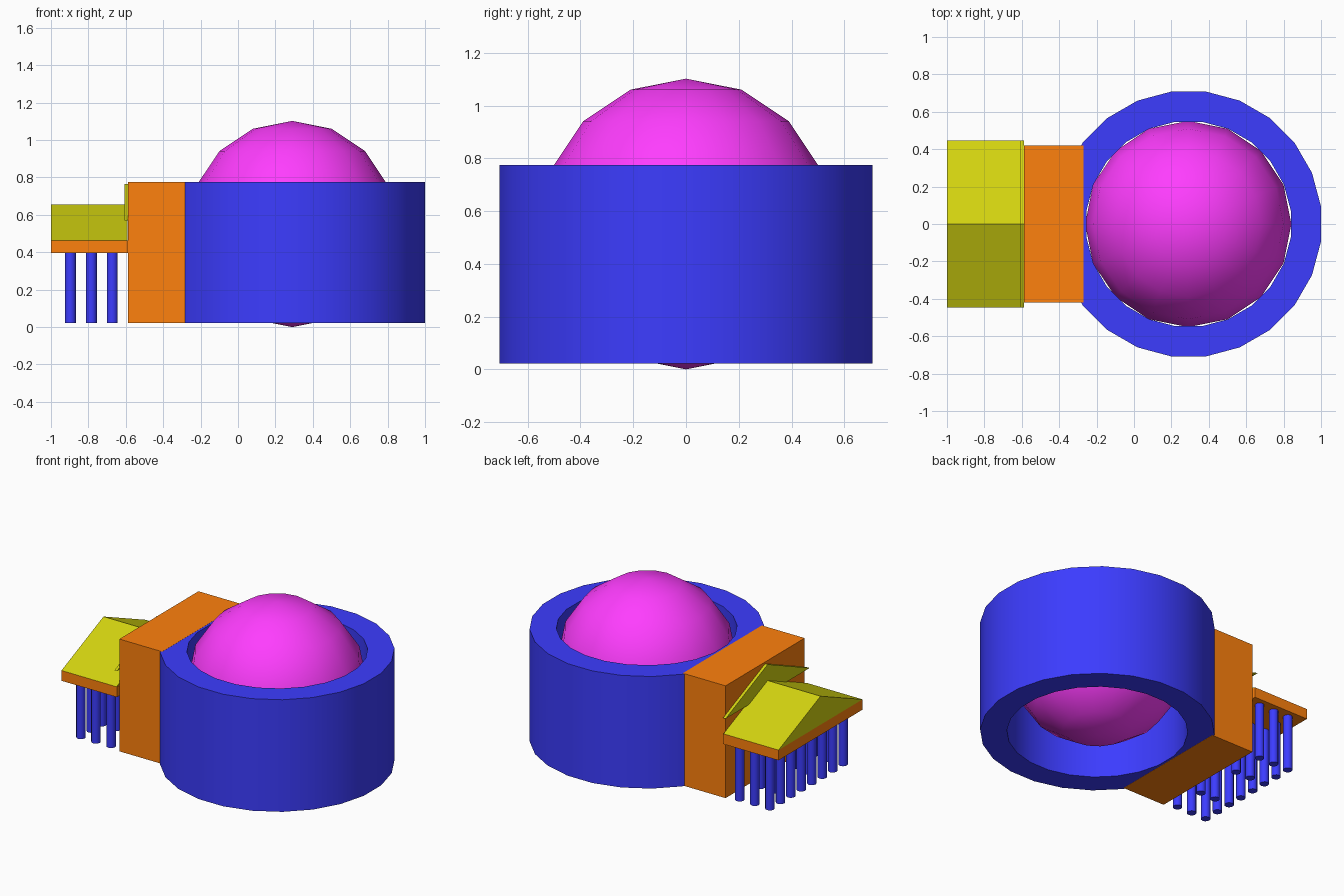
import bpy, bmesh, math

if "Cube" in bpy.data.objects:
    bpy.data.objects.remove(bpy.data.objects["Cube"])


def material(name, rgb):
    m = bpy.data.materials.new(name)
    m.diffuse_color = (*rgb, 1)
    m.use_nodes = True
    m.node_tree.nodes["Principled BSDF"].inputs["Base Color"].default_value = m.diffuse_color
    return m


BLUE = material("blue", (0.045, 0.045, 1.0))
ORANGE = material("orange", (1.0, 0.22, 0.004))
YELLOW = material("yellow", (0.65, 0.65, 0.005))
MAGENTA = material("magenta", (1.0, 0.046, 1.0))


def finish(name, bm, mat, smooth=False):
    bmesh.ops.recalc_face_normals(bm, faces=bm.faces)
    me = bpy.data.meshes.new(name)
    bm.to_mesh(me)
    bm.free()
    me.materials.append(mat)
    ob = bpy.data.objects.new(name, me)
    bpy.context.collection.objects.link(ob)
    if smooth:
        bpy.ops.object.select_all(action='DESELECT')
        ob.select_set(True)
        bpy.context.view_layer.objects.active = ob
        bpy.ops.object.shade_smooth_by_angle(angle=math.radians(50))
    return ob


def extruded(name, outline, vec, mat):
    """Closed outline pushed along vec."""
    bm = bmesh.new()
    face = bm.faces.new([bm.verts.new(p) for p in outline])
    ext = bmesh.ops.extrude_face_region(bm, geom=[face], use_keep_orig=True)
    moved = [v for v in ext["geom"] if isinstance(v, bmesh.types.BMVert)]
    bmesh.ops.translate(bm, verts=moved, vec=vec)
    return finish(name, bm, mat)


def box(name, x0, x1, half_y, z0, z1, mat):
    outline = [(x0, -half_y, z0), (x0, half_y, z0), (x0, half_y, z1), (x0, -half_y, z1)]
    return extruded(name, outline, (x1 - x0, 0, 0), mat)


def gable(name, x0, x1, half_y, z0, z1, mat):
    outline = [(x0, -half_y, z0), (x0, half_y, z0), (x0, 0, z1)]
    return extruded(name, outline, (x1 - x0, 0, 0), mat)


BASE, TOP, CX, SIDES = 0.022, 0.775, 0.292, 24

# Rotunda: open thick-walled drum
bm = bmesh.new()
rings = []
for r, z in ((0.714, BASE), (0.714, TOP), (0.551, TOP), (0.551, BASE)):
    rings.append([bm.verts.new((CX + r * math.cos(a), r * math.sin(a), z))
                  for a in (math.tau * (i + 0.5) / SIDES for i in range(SIDES))])
for k in range(4):
    a, b = rings[k], rings[(k + 1) % 4]
    for i in range(SIDES):
        j = (i + 1) % SIDES
        bm.faces.new((a[i], a[j], b[j], b[i]))
finish("rotunda_wall", bm, BLUE, True)

# Dome: full low-poly sphere inside the drum
bm = bmesh.new()
bmesh.ops.create_uvsphere(bm, u_segments=16, v_segments=8, radius=0.551)
bmesh.ops.translate(bm, verts=bm.verts, vec=(CX - 0.002, 0, 0.551))
finish("dome_sphere", bm, MAGENTA, True)

# Block joining drum and porch, a hair proud of the drum to avoid flicker
box("connecting_block", -0.588, -0.27, 0.42, BASE - 0.0007, TOP + 0.0007, ORANGE)

# Porch slab, gable roof and raised rear pediment
box("porch_slab", -1.0, -0.588, 0.446, 0.395, 0.464, ORANGE)
gable("porch_roof", -1.0, -0.591, 0.446, 0.464, 0.656, YELLOW)
gable("rear_pediment", -0.607, -0.588, 0.446, 0.57, 0.764, YELLOW)

# Columns: eight across the front, four in each row behind
for row, picks in enumerate((range(8), (0, 2, 5, 7), (0, 2, 5, 7))):
    for i in picks:
        bm = bmesh.new()
        bmesh.ops.create_cone(bm, cap_ends=True, segments=12, radius1=0.029,
                              radius2=0.029, depth=0.395 - BASE)
        bmesh.ops.translate(bm, verts=bm.verts,
                            vec=(-0.896 + 0.112 * row, (i - 3.5) * 0.111, (0.395 + BASE) / 2))
        finish(f"column_{row + 1}_{i + 1}", bm, BLUE, True)
